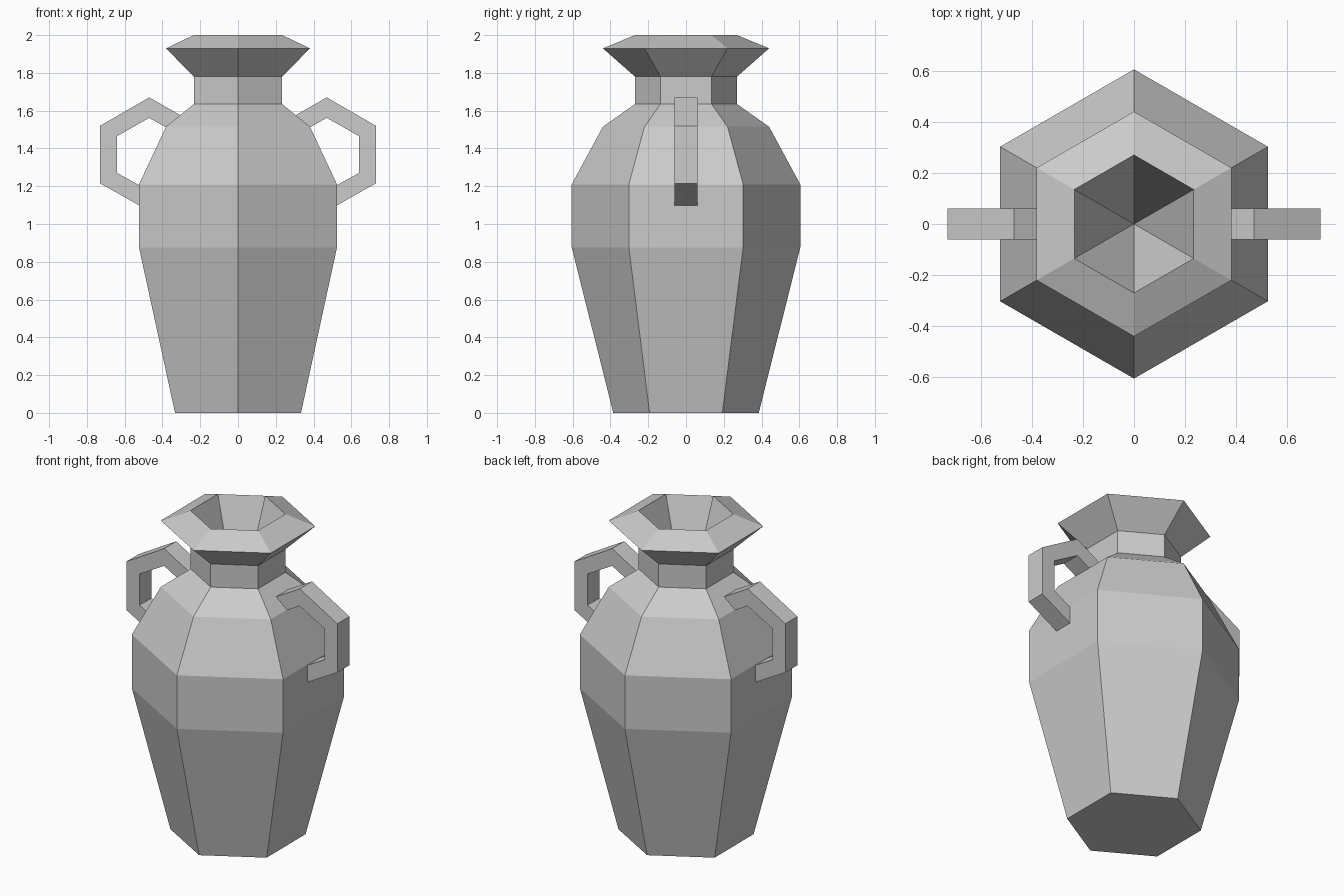
import bpy, bmesh
from math import sin, cos, pi

cube = bpy.data.objects.get("Cube")
if cube:
    bpy.data.objects.remove(cube)

clay = bpy.data.materials.new("grey clay")
clay.use_nodes = True
grey = (0.6, 0.6, 0.6, 1)
clay.diffuse_color = grey
clay.node_tree.nodes["Principled BSDF"].inputs["Base Color"].default_value = grey


def finish(bm, name):
    bmesh.ops.recalc_face_normals(bm, faces=bm.faces[:])
    mesh = bpy.data.meshes.new(name)
    bm.to_mesh(mesh)
    bm.free()
    mesh.materials.append(clay)
    obj = bpy.data.objects.new(name, mesh)
    bpy.context.collection.objects.link(obj)
    return obj


# Vase body: six-sided rings (radius, height) with corners facing front and back
SIDES = 6
profile = [(0.385, 0), (0.605, 0.875), (0.605, 1.21), (0.44, 1.515),
           (0.27, 1.635), (0.27, 1.78), (0.44, 1.93), (0.27, 2)]
bm = bmesh.new()
rings = []
for r, z in profile:
    angles = [pi / 2 + 2 * pi * i / SIDES for i in range(SIDES)]
    rings.append([bm.verts.new((r * cos(a), r * sin(a), z)) for a in angles])
for low, high in zip(rings, rings[1:]):
    for i in range(SIDES):
        j = (i + 1) % SIDES
        bm.faces.new((low[i], low[j], high[j], high[i]))
bm.faces.new(rings[0])

# Pointed hollow inside the mouth
pit = bm.verts.new((0, 0, 1.35))
for i in range(SIDES):
    bm.faces.new((rings[-1][i], rings[-1][(i + 1) % SIDES], pit))
finish(bm, "vase_body")

# Handles: angular band as pairs of outer and inner (x, z) points, mirrored
outer = [(0.3, 1.573), (0.47, 1.67), (0.73, 1.52), (0.73, 1.215), (0.522, 1.098)]
inner = [(0.378, 1.51), (0.47, 1.562), (0.64, 1.465), (0.64, 1.27), (0.522, 1.205)]
HALF_WIDTH = 0.06
for name, side in (("left_handle", 1), ("right_handle", -1)):
    bm = bmesh.new()
    sections = []
    for (ox, oz), (ix, iz) in zip(outer, inner):
        corners = [(ox, -HALF_WIDTH, oz), (ox, HALF_WIDTH, oz),
                   (ix, HALF_WIDTH, iz), (ix, -HALF_WIDTH, iz)]
        sections.append([bm.verts.new((side * x, y, z)) for x, y, z in corners])
    for a, b in zip(sections, sections[1:]):
        for i in range(4):
            j = (i + 1) % 4
            bm.faces.new((a[i], a[j], b[j], b[i]))
    bm.faces.new(sections[0])
    bm.faces.new(sections[-1])
    finish(bm, name)
